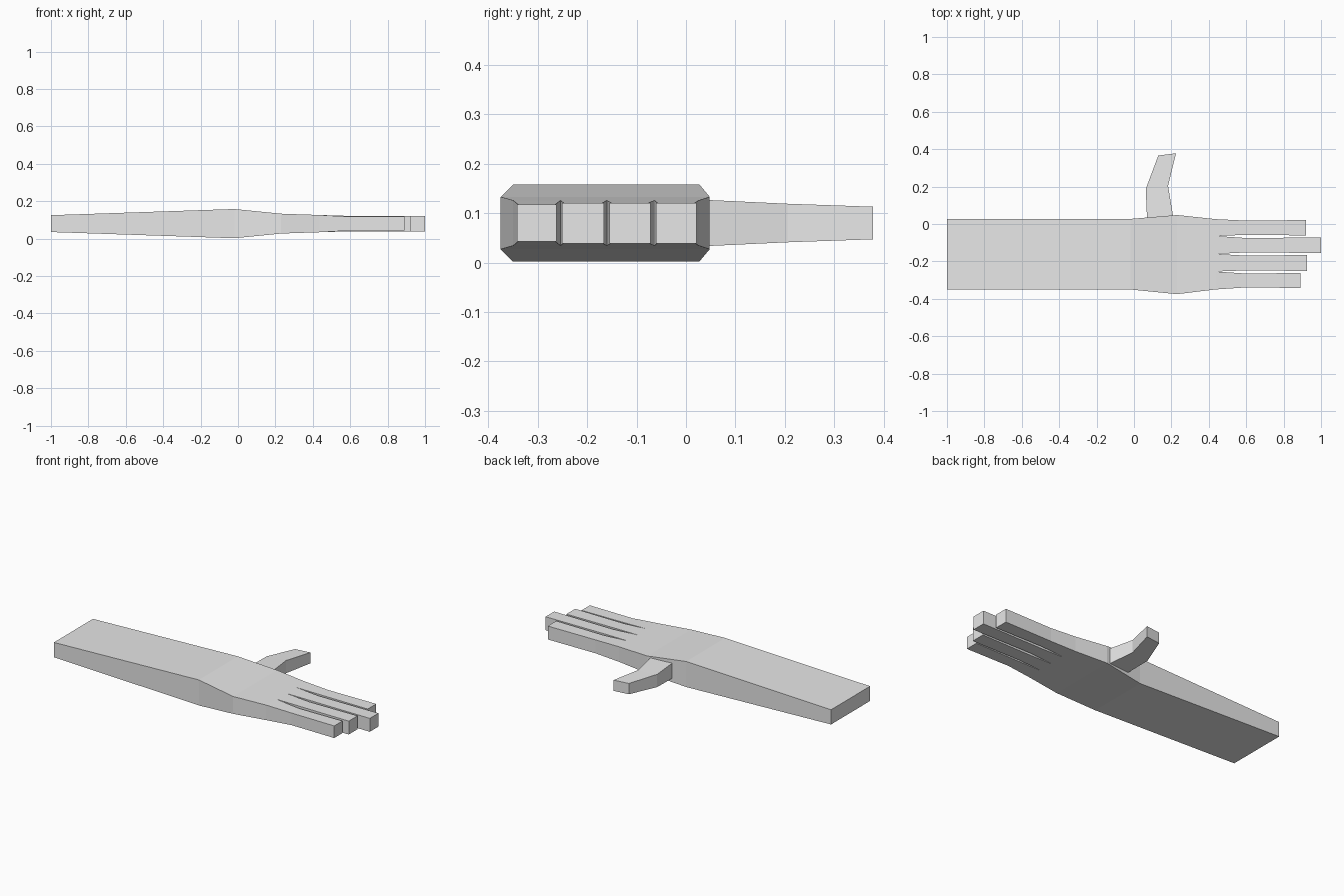
import bpy
import bmesh

cube = bpy.data.objects.get("Cube")
if cube:
    bpy.data.objects.remove(cube, do_unlink=True)

grey = bpy.data.materials.new("light grey")
grey.use_nodes = True
grey.diffuse_color = (0.8, 0.8, 0.8, 1)
grey.node_tree.nodes["Principled BSDF"].inputs["Base Color"].default_value = (0.8, 0.8, 0.8, 1)

MID_Z = 0.08


def loft(name, sections, start_cap=True, end_cap=True):
    """Join rectangular sections, each (low-side xy, high-side xy, half height)."""
    bm = bmesh.new()
    rings = []
    for (ax, ay), (bx, by), h in sections:
        corners = [(ax, ay, -h), (bx, by, -h), (bx, by, h), (ax, ay, h)]
        rings.append([bm.verts.new((x, y, MID_Z + z)) for x, y, z in corners])
    for r, s in zip(rings, rings[1:]):
        for i in range(4):
            j = (i + 1) % 4
            bm.faces.new((r[i], r[j], s[j], s[i]))
    if start_cap:
        bm.faces.new(rings[0][::-1])
    if end_cap:
        bm.faces.new(rings[-1])
    mesh = bpy.data.meshes.new(name)
    bm.to_mesh(mesh)
    bm.free()
    mesh.materials.append(grey)
    obj = bpy.data.objects.new(name, mesh)
    bpy.context.collection.objects.link(obj)
    return obj


def across(x, low, high, half):
    return (x, low), (x, high), half


# Forearm, wrist and palm
KNUCKLE = 0.435
loft("forearm_and_palm", [
    across(-1, -0.35, 0.027, 0.045),
    across(-0.02, -0.35, 0.027, 0.078),
    across(0.23, -0.375, 0.048, 0.053),
    across(KNUCKLE, -0.35, 0.026, 0.046),
], end_cap=False)

# Fingers: root edges, finger edges and tip position
fingers = [
    ("index_finger", -0.064, 0.026, -0.058, 0.018, 0.92, 0.041),
    ("middle_finger", -0.16, -0.064, -0.152, -0.075, 1.0, 0.041),
    ("ring_finger", -0.254, -0.16, -0.248, -0.169, 0.925, 0.041),
    ("little_finger", -0.35, -0.254, -0.339, -0.265, 0.89, 0.037),
]
for name, root_low, root_high, low, high, tip, half in fingers:
    loft(name, [
        across(KNUCKLE, root_low, root_high, 0.046),
        across(0.6, low, high, half),
        across(tip, low - 0.003, high + 0.003, half),
    ], start_cap=False)

# Thumb, bent at its joint
thumb = loft("thumb", [
    ((0.21, 0.035), (0.07, 0.02), 0.047),
    ((0.182, 0.205), (0.063, 0.188), 0.039),
    ((0.225, 0.378), (0.13, 0.366), 0.033),
])
